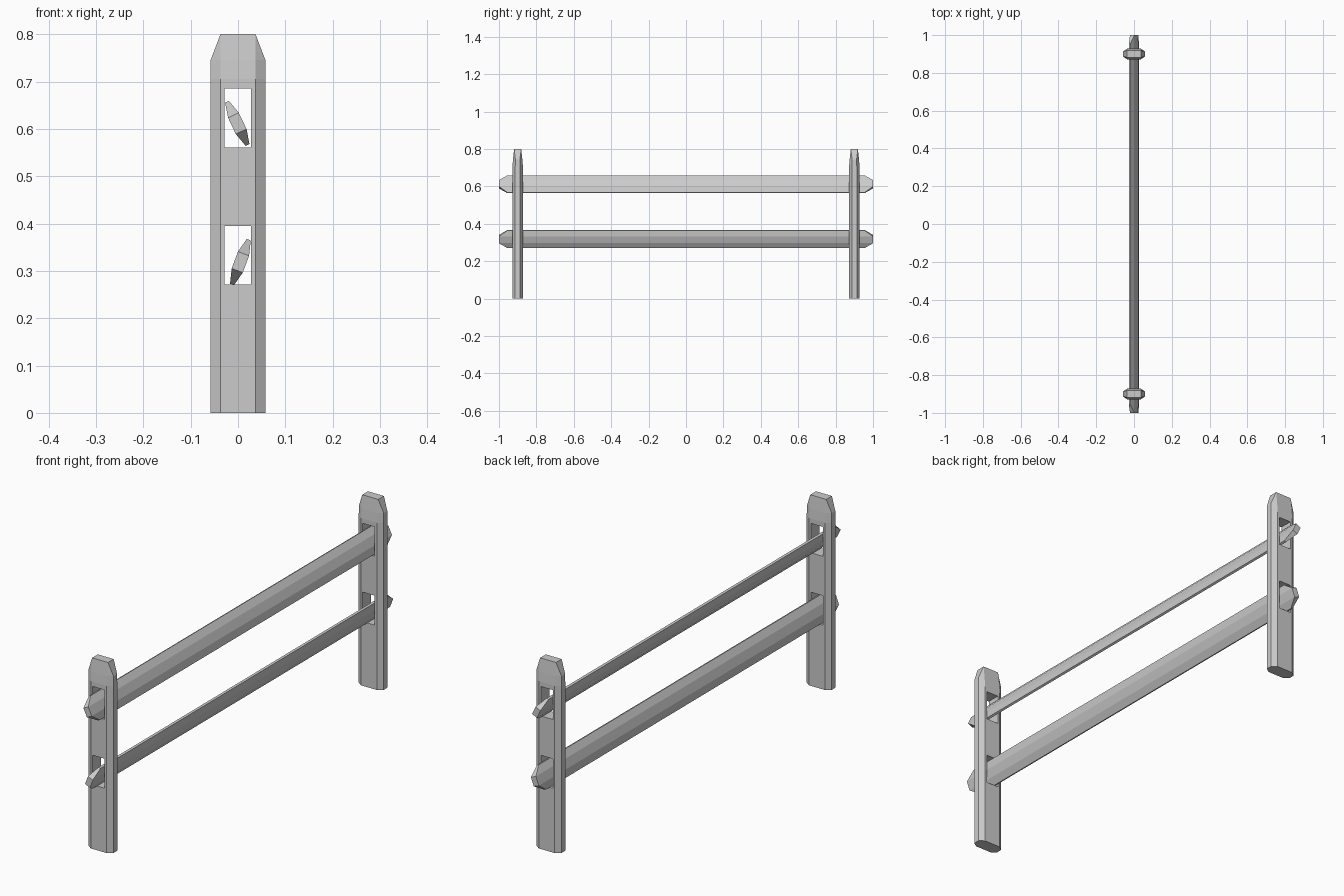
import bpy, bmesh
from math import radians
from mathutils import Matrix

if "Cube" in bpy.data.objects:
    bpy.data.objects.remove(bpy.data.objects["Cube"])


def loft(name, rings, matrix=None):
    """Octagonal beam along z; ring = (z, half width, flat half width, half depth, edge half depth)."""
    bm = bmesh.new()
    loops = []
    for z, w, f, d, e in rings:
        pts = [(w, -e), (w, e), (f, d), (-f, d), (-w, e), (-w, -e), (-f, -d), (f, -d)]
        loops.append([bm.verts.new((x, y, z)) for x, y in pts])
    for a, b in zip(loops, loops[1:]):
        for i in range(8):
            j = (i + 1) % 8
            bm.faces.new((a[i], a[j], b[j], b[i]))
    bm.faces.new(loops[0][::-1])
    bm.faces.new(loops[-1])
    if matrix:
        bm.transform(matrix)
    bmesh.ops.remove_doubles(bm, verts=bm.verts, dist=0.00001)
    bmesh.ops.recalc_face_normals(bm, faces=bm.faces)
    mesh = bpy.data.meshes.new(name)
    bm.to_mesh(mesh)
    bm.free()
    obj = bpy.data.objects.new(name, mesh)
    bpy.context.collection.objects.link(obj)
    return obj


# Cutters for the rail slots, passing through both posts
cutters = []
for label, z in (("lower", 0.333), ("upper", 0.623)):
    bpy.ops.mesh.primitive_cube_add(size=1, location=(-0.001, 0, z))
    cutter = bpy.context.object
    cutter.name = label + "_slot_cutter"
    cutter.scale = (0.056, 2.2, 0.124)
    cutter.hide_render = True
    cutter.hide_viewport = True
    cutters.append(cutter)

# Posts with tapered tops
for label, y in (("front", -0.9), ("back", 0.9)):
    post = loft(label + "_post", [
        (0, 0.058, 0.037, 0.028, 0.013),
        (0.705, 0.058, 0.037, 0.028, 0.013),
        (0.745, 0.058, 0.037, 0.025, 0.012),
        (0.8, 0.037, 0.037, 0.019, 0.019),
    ])
    post.location.y = y
    for cutter in cutters:
        cut = post.modifiers.new("slot", 'BOOLEAN')
        cut.operation = 'DIFFERENCE'
        cut.solver = 'EXACT'
        cut.object = cutter

# Tilted rails with pointed ends
lay_down = Matrix.Rotation(radians(90), 4, 'X') @ Matrix.Rotation(radians(90), 4, 'Z')
for label, x, z, tilt in (("lower", 0.005, 0.3185, 20.5), ("upper", -0.0015, 0.6115, -25.5)):
    end = (0.019, 0.019, 0.0125, 0.0125)
    full = (0.0505, 0.019, 0.0125, 0.0045)
    rail = loft(label + "_rail", [(-1, *end), (-0.955, *full), (0.955, *full), (1, *end)], lay_down)
    rail.rotation_euler.y = radians(tilt)
    rail.location = (x, 0, z)
